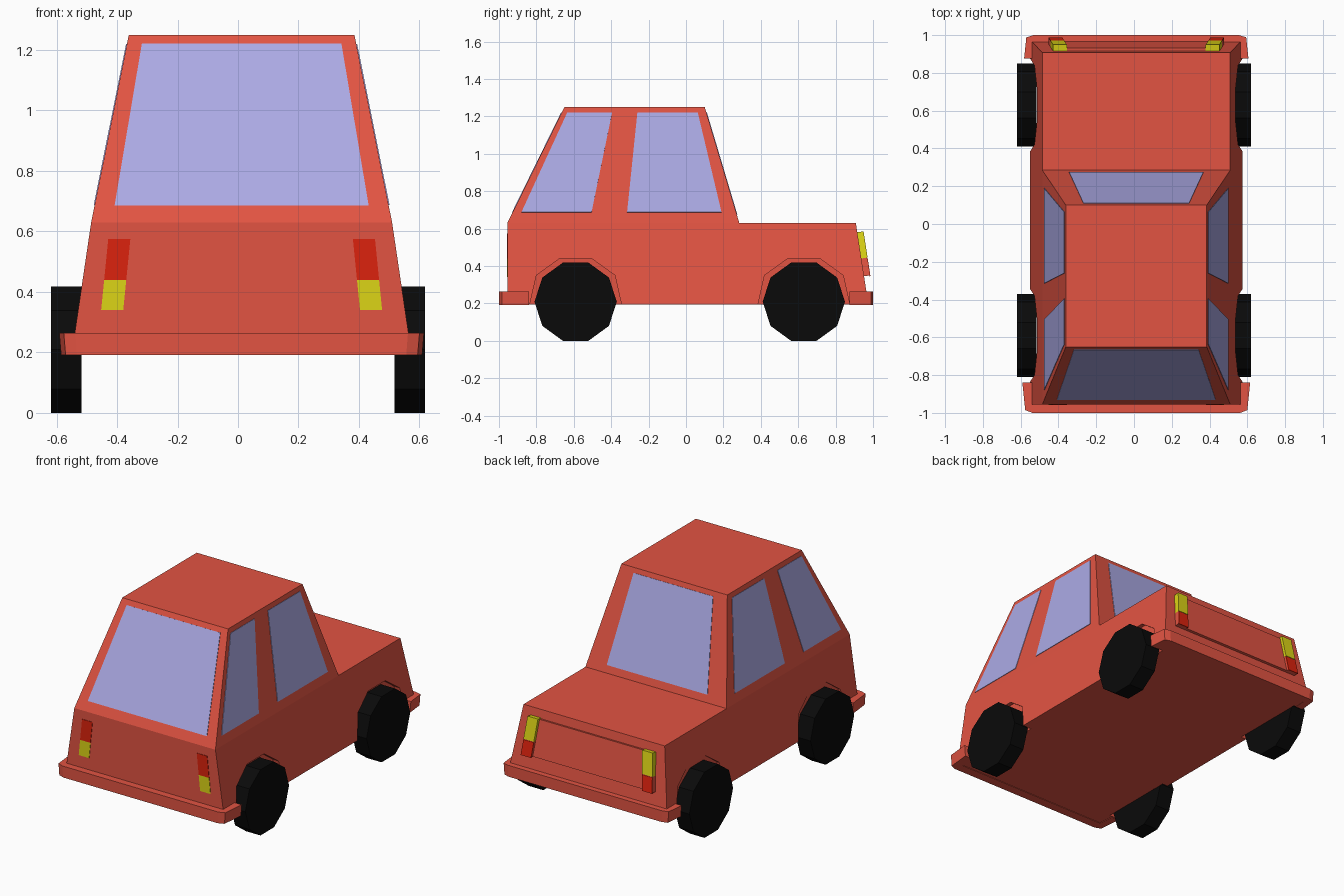
import bpy, bmesh
from mathutils import Vector, geometry

if "Cube" in bpy.data.objects:
    bpy.data.objects.remove(bpy.data.objects["Cube"])

C = 0.012  # body is slightly off the wheel centre line


def material(name, rgb):
    m = bpy.data.materials.new(name)
    m.diffuse_color = (*rgb, 1)
    m.use_nodes = True
    m.node_tree.nodes["Principled BSDF"].inputs["Base Color"].default_value = m.diffuse_color
    return m


RED = material("body red", (0.76, 0.088, 0.055))
GLASS = material("pale blue glass", (0.41, 0.40, 0.78))
YELLOW = material("lamp yellow", (0.72, 0.66, 0.008))
LAMP = material("lamp red", (0.72, 0.016, 0.004))
BLACK = material("tyre black", (0.003, 0.003, 0.003))


def make(name, verts, faces, mat):
    bm = bmesh.new()
    vs = [bm.verts.new(v) for v in verts]
    for f in faces:
        bm.faces.new([vs[i] for i in f])
    bmesh.ops.recalc_face_normals(bm, faces=bm.faces)
    me = bpy.data.meshes.new(name)
    bm.to_mesh(me)
    bm.free()
    me.materials.append(mat)
    ob = bpy.data.objects.new(name, me)
    bpy.context.collection.objects.link(ob)
    return ob


def prism(name, a, b, mat):
    """Solid between two matching outlines."""
    n = len(a)
    faces = [range(n), range(n, 2 * n)]
    faces += [(i, (i + 1) % n, n + (i + 1) % n, n + i) for i in range(n)]
    return make(name, list(a) + list(b), faces, mat)


def plate(name, pts, mat, out, low=-0.01):
    """Panel lying on a body face, rising outward by `out`."""
    pts = [Vector(p) for p in pts]
    n = geometry.normal(pts)
    mid = sum(pts, Vector()) / len(pts)
    if n.dot(mid - Vector((C, -0.2, 0.5))) < 0:
        n = -n
    return prism(name, [p + n * low for p in pts], [p + n * out for p in pts], mat)


# Sloping faces of the body as functions of height
def side_x(z): return 0.4975 - (z - 0.63) * 0.1245 / 0.62
def rear_y(z): return -0.955 + (z - 0.63) * 0.305 / 0.62
def screen_y(z): return 0.285 - (z - 0.63) * 0.185 / 0.62
def nose_y(z): return 0.908 + (0.63 - z) * 0.067 / 0.435


# Body shell: floor, belt line, roof
rings = [(0.562, -0.955, 0.195), (0.562, 0.975, 0.195),
         (0.4975, -0.955, 0.63), (0.4975, 0.285, 0.63), (0.4975, 0.908, 0.63),
         (0.373, -0.65, 1.25), (0.373, 0.10, 1.25)]
verts = [(C + s * x, y, z) for x, y, z in rings for s in (-1, 1)]
faces = [(0, 1, 3, 2), (0, 1, 5, 4), (2, 3, 9, 8), (6, 7, 9, 8),
         (4, 5, 11, 10), (6, 7, 13, 12), (10, 11, 13, 12)]
for s in (0, 1):
    faces += [(0 + s, 2 + s, 8 + s, 6 + s, 4 + s), (4 + s, 6 + s, 12 + s, 10 + s)]
body = make("body", verts, faces, RED)

# Wheel wells cut into the sides, and wheels
arch = [(-0.255, 0.15), (-0.21, 0.35), (-0.085, 0.44),
        (0.085, 0.44), (0.21, 0.35), (0.255, 0.15)]
for end, wy in (("rear", -0.59), ("front", 0.63)):
    for side, s in (("left", -1), ("right", 1)):
        cut = prism("well_cutter", [(s * 0.512, wy + y, z) for y, z in arch],
                    [(s * 0.75, wy + y, z) for y, z in arch], RED)
        mod = body.modifiers.new("well", "BOOLEAN")
        mod.operation, mod.solver, mod.object = "DIFFERENCE", "EXACT", cut
        bpy.context.view_layer.objects.active = body
        bpy.ops.object.modifier_apply(modifier=mod.name)
        bpy.data.objects.remove(cut)

        bpy.ops.mesh.primitive_cylinder_add(
            vertices=10, radius=0.22, depth=0.102,
            location=(s * 0.568, wy, 0.209), rotation=(0, 1.5707963, 0))
        wheel = bpy.context.object
        # turn so the tyre rests on a flat side
        wheel.rotation_euler = (0, 1.5707963, 0)
        for v in wheel.data.vertices:
            v.co.x, v.co.y = -v.co.y, v.co.x
        if abs(max((wheel.data.vertices[i].co.y for i in range(20))) - 0.22) > 0.001:
            for v in wheel.data.vertices:
                v.co.x, v.co.y = -v.co.y, v.co.x
        wheel.name = f"{end}_{side}_wheel"
        wheel.data.materials.append(BLACK)

# Rear and front windows
plate("rear_window", [(C + x, rear_y(z), z) for x, z in
      ((-0.42, 0.685), (0.42, 0.685), (0.33, 1.22), (-0.33, 1.22))], GLASS, 0.003, -0.003)
plate("windscreen", [(C + x, screen_y(z), z) for x, z in
      ((-0.355, 0.675), (0.355, 0.675), (0.28, 1.22), (-0.28, 1.22))], GLASS, 0.003, -0.003)

# Side windows
panes = {"rear_side_window": ((-0.88, 0.687), (-0.505, 0.687), (-0.395, 1.22), (-0.635, 1.22)),
         "front_side_window": ((-0.315, 0.687), (0.19, 0.687), (0.063, 1.22), (-0.26, 1.22))}
for name, pane in panes.items():
    for s in (-1, 1):
        plate(name, [(C + s * side_x(z), y, z) for y, z in pane], GLASS, 0.003, -0.003)


# Lamps: outer and inner edges lean with the body sides
def lamp(y_of, s, z0, z1, lift=0.0):
    def edge(x, z): return C + s * (x + (0.575 - z) * 0.1)
    return [(edge(x, z), y_of(z) + lift, z)
            for x, z in ((0.368, z0), (0.441, z0), (0.441, z1), (0.368, z1))]


for s in (-1, 1):
    flat = lambda z: -0.955
    plate("tail_lamp_red", lamp(flat, s, 0.44, 0.575), LAMP, 0.003, -0.003)
    plate("tail_lamp_yellow", lamp(flat, s, 0.34, 0.44), YELLOW, 0.003, -0.003)
    plate("nose_lamp_yellow", lamp(nose_y, s, 0.44, 0.58), YELLOW, 0.034)
    plate("nose_lamp_housing", lamp(nose_y, s, 0.345, 0.44), RED, 0.031)
    plate("nose_lamp_red", lamp(nose_y, s, 0.345, 0.44, 0.0314), LAMP, 0.003, -0.003)

# Raised panel between the nose lamps
plate("nose_panel", [(C + x, nose_y(z), z) for x, z in
      ((-0.392, 0.345), (0.392, 0.345), (0.37, 0.575), (-0.37, 0.575))], RED, 0.016)


# Wrap-around bumpers
def bumper(name, half):
    outline = [(x, y) for x, y in half] + [(-x, y) for x, y in reversed(half)]
    prism(name, [(C + x * 0.99, y, 0.192) for x, y in outline],
          [(C + x, y, 0.264) for x, y in outline], RED)


bumper("rear_bumper", [(0.54, -0.94), (0.55, -0.84), (0.603, -0.84), (0.588, -0.985), (0.55, -1.0)])
bumper("front_bumper", [(0.54, 0.95), (0.545, 0.875), (0.594, 0.875), (0.582, 0.988), (0.545, 1.0)])
